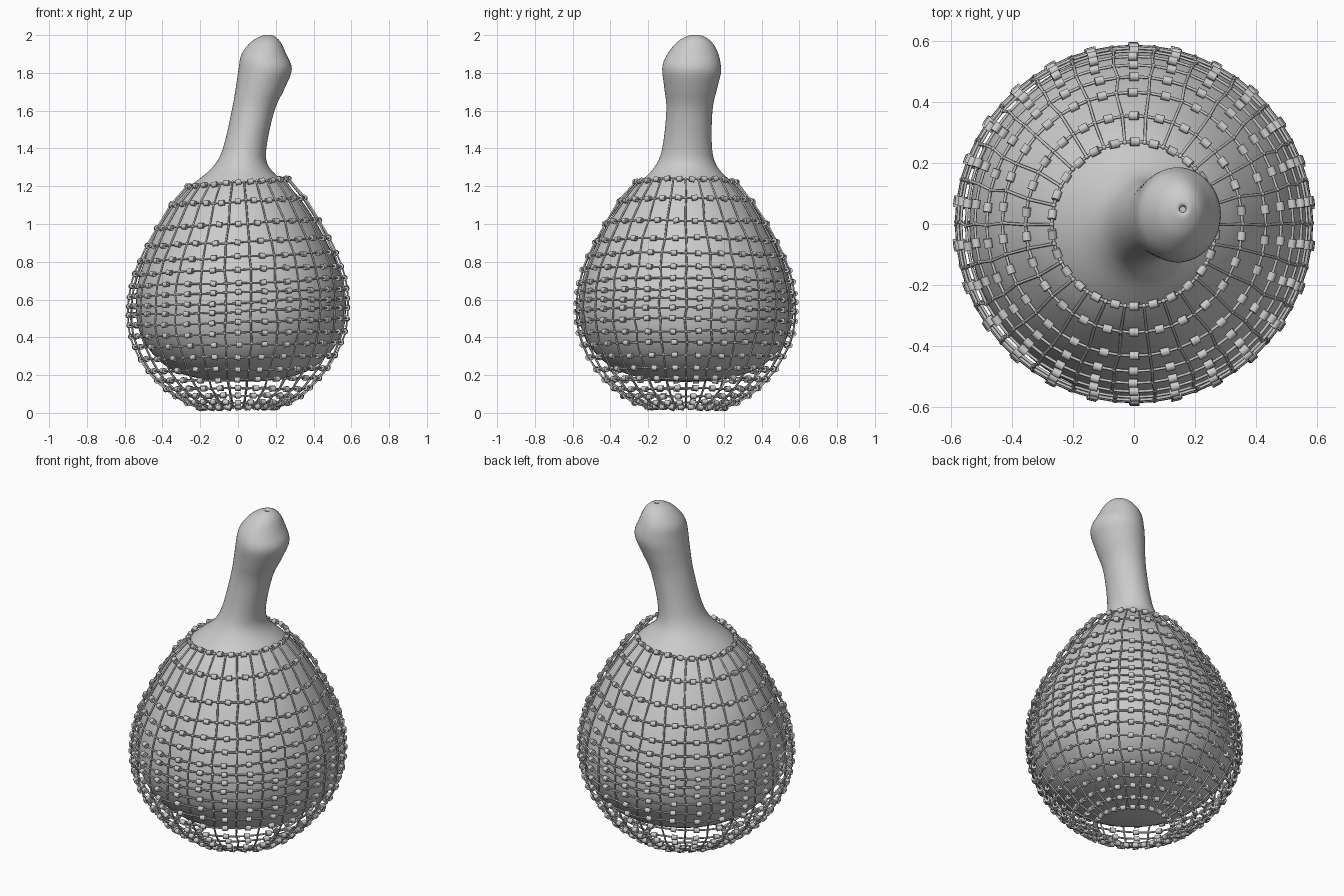
import bpy, bmesh, math, random
from mathutils import Vector, Matrix

if "Cube" in bpy.data.objects:
    bpy.data.objects.remove(bpy.data.objects["Cube"])

random.seed(4)
CORDS = 26          # vertical cords in the net
SIDES = 64          # gourd segments


def add_mesh(name, bm, smooth=None):
    me = bpy.data.meshes.new(name)
    bm.to_mesh(me)
    bm.free()
    ob = bpy.data.objects.new(name, me)
    bpy.context.collection.objects.link(ob)
    if smooth:
        bpy.ops.object.select_all(action='DESELECT')
        ob.select_set(True)
        bpy.context.view_layer.objects.active = ob
        bpy.ops.object.shade_smooth_by_angle(angle=math.radians(smooth))
    return ob


def spline(points, steps):
    """Catmull-Rom interpolation through tuples."""
    pts = [Vector(p) for p in points]
    pts = [pts[0]] + pts + [pts[-1]]
    out = []
    for a, b, c, d in zip(pts, pts[1:], pts[2:], pts[3:]):
        for k in range(steps):
            t = k / steps
            out.append(0.5 * (2 * b + (c - a) * t + (2 * a - 5 * b + 4 * c - d) * t * t
                              + (3 * b - a - 3 * c + d) * t ** 3))
    out.append(pts[-1])
    return out


# gourd: leaning bulb and neck, sections as centre (x, z) and half-width (x, y)
sections = [
    (0.015, 0.165, 0.03, 0.03), (0.015, 0.175, 0.18, 0.18), (0.015, 0.22, 0.35, 0.35),
    (0.015, 0.30, 0.455, 0.465), (0.015, 0.40, 0.525, 0.535), (0.015, 0.50, 0.552, 0.566),
    (0.015, 0.60, 0.555, 0.568), (0.012, 0.70, 0.54, 0.55), (0.01, 0.80, 0.508, 0.517),
    (0.005, 0.90, 0.467, 0.472), (0.005, 1.0, 0.413, 0.418), (0.005, 1.12, 0.335, 0.34),
    (0.01, 1.21, 0.25, 0.255), (0.015, 1.30, 0.15, 0.168), (0.035, 1.40, 0.115, 0.132),
    (0.08, 1.60, 0.113, 0.122), (0.118, 1.72, 0.13, 0.14), (0.144, 1.82, 0.141, 0.156),
    (0.137, 1.90, 0.118, 0.135), (0.147, 1.965, 0.077, 0.09), (0.157, 1.995, 0.035, 0.04),
    (0.16, 1.998, 0.014, 0.014), (0.16, 1.98, 0.010, 0.010)]
bm = bmesh.new()
rings = []
for cx, z, rx, ry in spline(sections, 4):
    cy = 0.03 * min(1, max(0, (z - 1.3) / 0.5)) + 0.02 * max(0, (z - 1.85) / 0.15)
    rings.append([bm.verts.new((cx + rx * math.cos(a), cy + ry * math.sin(a), z))
                  for a in (2 * math.pi * i / SIDES for i in range(SIDES))])
for lo, hi in zip(rings, rings[1:]):
    for i in range(SIDES):
        j = (i + 1) % SIDES
        bm.faces.new((lo[i], lo[j], hi[j], hi[i]))
bm.faces.new(rings[0][::-1])
bm.faces.new(rings[-1])
add_mesh("gourd", bm, 50)

# net rows: height and radius, opening at the bottom
rows = [(1.22, 0.27), (1.12, 0.355), (1.0, 0.432), (0.905, 0.483), (0.825, 0.522),
        (0.755, 0.55), (0.69, 0.568), (0.635, 0.578), (0.585, 0.582), (0.535, 0.583),
        (0.48, 0.58), (0.42, 0.57), (0.36, 0.55), (0.295, 0.518), (0.23, 0.478),
        (0.175, 0.433), (0.13, 0.385), (0.09, 0.335), (0.055, 0.275), (0.03, 0.21)]


def net_point(row, col):
    z, r = rows[row]
    a = 2 * math.pi * col / CORDS
    tilt = 0.022 * min(1, z / 0.6) * math.cos(a) * (z > 0.15)
    return Vector((r * math.cos(a), r * math.sin(a), z + tilt))


# knots of the net, slightly uneven
knots = [[net_point(i, c + random.uniform(-0.06, 0.06))
          + Vector((0, 0, random.uniform(-0.006, 0.006))) for c in range(CORDS)]
         for i in range(len(rows))]


def add_cords(name, paths, cyclic):
    cu = bpy.data.curves.new(name, 'CURVE')
    cu.dimensions = '3D'
    cu.bevel_depth = 0.005
    cu.bevel_resolution = 1
    for path in paths:
        sp = cu.splines.new('POLY')
        sp.points.add(len(path) - 1)
        for p, co in zip(sp.points, path):
            p.co = (*co, 1)
        sp.use_cyclic_u = cyclic
    ob = bpy.data.objects.new(name, cu)
    bpy.context.collection.objects.link(ob)
    bpy.ops.object.select_all(action='DESELECT')
    ob.select_set(True)
    bpy.context.view_layer.objects.active = ob
    bpy.ops.object.convert(target='MESH')


# bead centres sit midway between neighbouring knots, bulged to the net radius
bead_rows = []
for i, row in enumerate(knots):
    line = []
    for c in range(CORDS):
        m = (row[c] + row[(c + 1) % CORDS]) / 2
        k = rows[i][1] / math.hypot(m.x, m.y)
        line.append(Vector((m.x * k, m.y * k, m.z)))
    bead_rows.append(line)

# vertical and horizontal cords
add_cords("vertical_cords", [list(col) for col in zip(*knots)], False)
add_cords("horizontal_cords",
          [[p for pair in zip(k, b) for p in pair] for k, b in zip(knots, bead_rows)], True)

# beads threaded on the horizontal cords
bm = bmesh.new()
for line in bead_rows:
    for p in line:
        tangent = Vector((-p.y, p.x, random.uniform(-0.08, 0.08)))
        rot = tangent.to_track_quat('Z', 'Y').to_matrix().to_4x4()
        bmesh.ops.create_cone(bm, cap_ends=True, segments=10, radius1=0.0145, radius2=0.0145,
                              depth=0.03, matrix=Matrix.Translation(p) @ rot)
add_mesh("beads", bm, 40)

# small knots at the crossings
bm = bmesh.new()
for row in knots:
    for p in row:
        bmesh.ops.create_icosphere(bm, subdivisions=1, radius=0.009,
                                   matrix=Matrix.Translation(p))
add_mesh("cord_knots", bm, 60)
